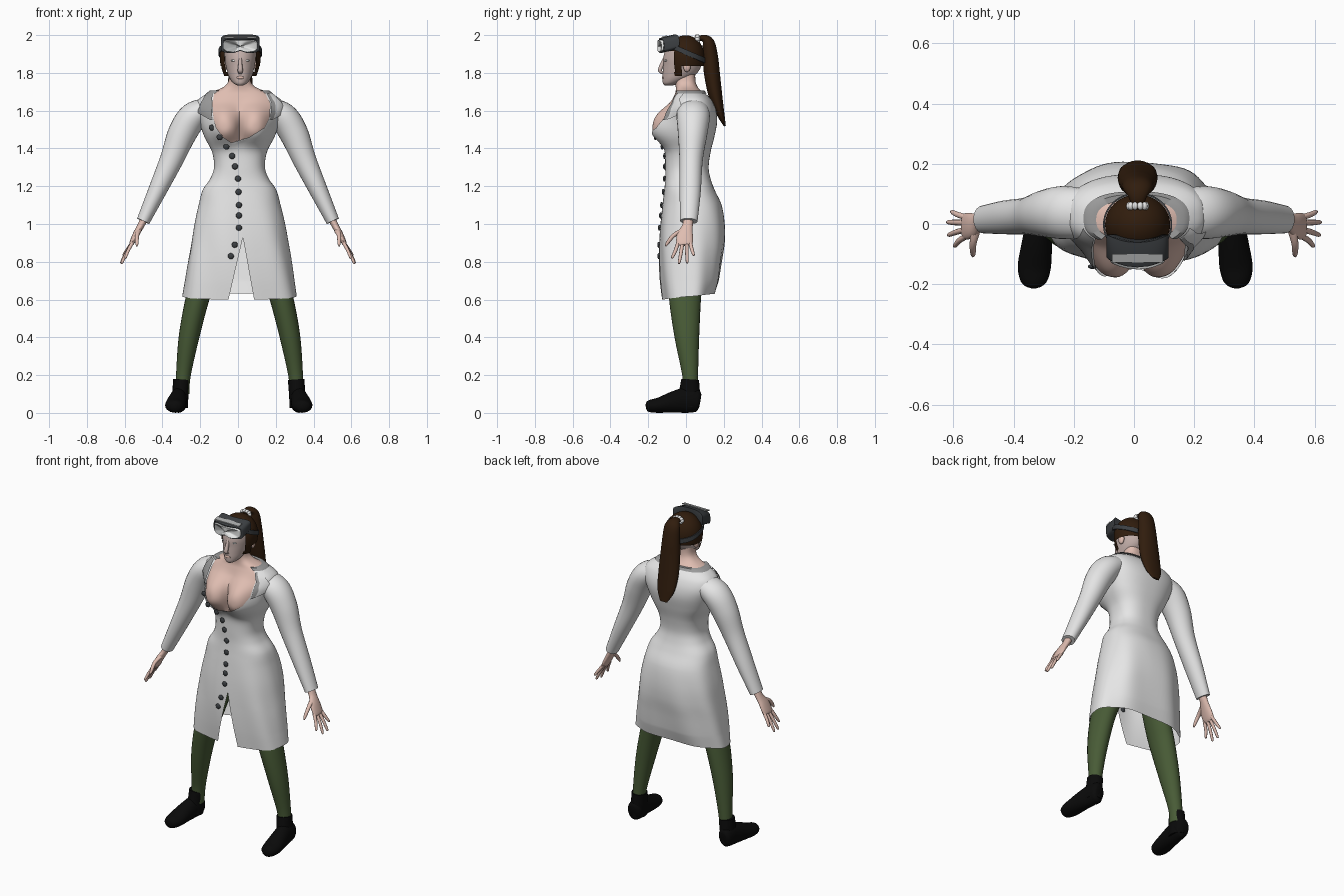
import bpy, bmesh, math
from mathutils import Vector

if "Cube" in bpy.data.objects:
    bpy.data.objects.remove(bpy.data.objects["Cube"])

CX, P = 0.008, 2.5          # body centre line, roundness of body sections


def material(name, r, g, b):
    m = bpy.data.materials.new(name)
    m.diffuse_color = (r, g, b, 1)
    m.use_nodes = True
    m.node_tree.nodes["Principled BSDF"].inputs["Base Color"].default_value = m.diffuse_color
    return m


WHITE = material("coat white", .79, .79, .79)
GREY = material("collar grey", .32, .32, .32)
SKIN = material("skin", .74, .51, .44)
FACE = material("pale face", .56, .44, .41)
HAIR = material("brown hair", .030, .012, .004)
BLACK = material("black", .003, .003, .003)
DARK = material("dark grey", .045, .05, .055)
GREEN = material("green legs", .065, .105, .037)
LENS = material("lens white", .84, .85, .84)
SMOKE = material("lens grey", .40, .41, .41)


def finish(bm, name, mat, angle=50):
    bmesh.ops.recalc_face_normals(bm, faces=bm.faces)
    me = bpy.data.meshes.new(name)
    bm.to_mesh(me)
    bm.free()
    me.materials.append(mat)
    ob = bpy.data.objects.new(name, me)
    bpy.context.collection.objects.link(ob)
    bpy.ops.object.select_all(action='DESELECT')
    ob.select_set(True)
    bpy.context.view_layer.objects.active = ob
    bpy.ops.object.shade_smooth_by_angle(angle=math.radians(angle))
    return ob


def loft(name, rows, mat, closed=True, caps=True):
    bm = bmesh.new()
    vs = [[bm.verts.new(p) for p in r] for r in rows]
    n = len(rows[0])
    for a, b in zip(vs, vs[1:]):
        for i in range(n if closed else n - 1):
            j = (i + 1) % n
            bm.faces.new((a[i], a[j], b[j], b[i]))
    if closed and caps:
        bm.faces.new(vs[0])
        bm.faces.new(vs[-1])
    return finish(bm, name, mat)


def lerp(table, z):
    for a, b in zip(table, table[1:]):
        if z <= b[0]:
            t = max(0, (z - a[0]) / (b[0] - a[0]))
            return [p + (q - p) * t for p, q in zip(a, b)]
    return list(table[-1])


def spline(pts, k):
    """Catmull-Rom through tuples of any length, k steps per span."""
    out = []
    for i in range(len(pts) - 1):
        q = [pts[max(i - 1, 0)], pts[i], pts[i + 1], pts[min(i + 2, len(pts) - 1)]]
        for s in range(k):
            t = s / k
            out.append(tuple(.5 * (2 * b + (c - a) * t + (2 * a - 5 * b + 4 * c - d) * t * t
                                   + (3 * b - a - 3 * c + d) * t ** 3) for a, b, c, d in zip(*q)))
    return out + [tuple(pts[-1])]


def tube(name, pts, mat, side=(0, 1, 0), sx=1, k=5, n=20, dx=0):
    """Swept ellipse; each point is x, y, z, radius along side, other radius."""
    pts = spline([(p[0] * sx + dx,) + tuple(p[1:]) for p in pts], k)
    c = [Vector(p[:3]) for p in pts]
    rows = []
    for i, p in enumerate(pts):
        t = (c[min(i + 1, len(c) - 1)] - c[max(i - 1, 0)]).normalized()
        nrm = t.cross(Vector(side)).normalized()
        s = nrm.cross(t)
        rows.append([c[i] + s * p[3] * math.cos(a) + nrm * p[4] * math.sin(a)
                     for a in [2 * math.pi * j / n for j in range(n)]])
    return loft(name, rows, mat)


def ball(name, loc, size, mat, u=20, v=14):
    bm = bmesh.new()
    bmesh.ops.create_uvsphere(bm, u_segments=u, v_segments=v, radius=1)
    for w in bm.verts:
        w.co = Vector(w.co[i] * size[i] + loc[i] for i in range(3))
    return finish(bm, name, mat)


# Body profile: height, half width, front y, back y
BODY = spline([(.60, .302, -.125, .155), (.70, .289, -.135, .175), (.80, .274, -.14, .19),
               (.90, .257, -.14, .204), (1.0, .24, -.135, .204), (1.10, .217, -.125, .188),
               (1.18, .195, -.115, .152), (1.24, .155, -.11, .13), (1.30, .135, -.11, .12),
               (1.38, .145, -.11, .13), (1.46, .185, -.11, .15), (1.54, .215, -.105, .165),
               (1.60, .235, -.10, .16), (1.65, .225, -.08, .14), (1.68, .19, -.068, .115),
               (1.70, .15, -.06, .09), (1.725, .088, -.057, .065), (1.76, .058, -.06, .05),
               (1.82, .055, -.064, .05)], 6)
# Coat opening: height, left edge x, right edge x (slit below, neckline above)
OPEN = [(.60, -.05, .085), (.93, .026, .026), (1.1, .01, .01), (1.43, -.035, -.035),
        (1.46, -.08, .06), (1.51, -.115, .14), (1.56, -.13, .165), (1.64, -.135, .17), (1.70, -.125, .14)]


def body(z, a, inset=0.0, cleavage=False):
    _, w, yf, yb = lerp(BODY, z)
    w, yf, yb = w - inset, yf + inset, yb - inset
    c, s = math.cos(a), math.sin(a)
    x = w * math.copysign(abs(c) ** (2 / P), c)
    mid, d = (yf + yb) / 2, (yb - yf) / 2
    y = mid + d * math.copysign(abs(s) ** (2 / P), s)
    if s < 0:                                     # bust
        r = (abs(x) - .085) / .085
        if r < 0:
            r *= 1.0 if cleavage else .6
        dz = (z - 1.515) / (.105 if z > 1.515 else .09)
        y -= .085 * math.exp(-(r * r + dz * dz) ** 1.35) * min(1, -s * 2)
        if cleavage:                              # crease between the breasts
            y += .022 * math.exp(-(x / .013) ** 2) * math.exp(-((z - 1.49) / .06) ** 2)
    return Vector((x + CX, y, z))


def front_angle(z, x):
    w = lerp(BODY, z)[1]
    u = max(-.97, min(.97, (x - CX) / w))
    return -math.acos(math.copysign(abs(u) ** (P / 2), u))


def front(z, x, inset=0.0):
    return body(z, front_angle(z, x), inset)


# Coat body, open along the front seam
rows = []
for i in range(111):
    z = .60 + 1.10 * i / 110
    _, xl, xr = lerp(OPEN, z)
    a0, a1 = front_angle(z, xr), front_angle(z, xl) + 2 * math.pi
    row = []
    for j in range(73):
        a = a0 + (a1 - a0) * j / 72
        fold = .004 * math.sin(7 * a + 5 * z) * min(1, max(0, (1.15 - z) / .3))
        p = body(z, a, fold)
        p.z += max(0, .7 - z) * .2 * (1 + math.sin(a)) * .8      # hem rises to the back
        row.append(p)
    rows.append(row)
loft("coat", rows, WHITE, closed=False)

# Chest and neck
rows = [[body(1.34 + .0075 * i, 2 * math.pi * j / 120, .010 * min(1, max(0, (56 - i) / 16)), True)
         for j in range(120)] for i in range(65)]
loft("chest_and_neck", rows, SKIN)

# Standing collar ring round the back of the neck
a0, a1 = front_angle(1.68, .15), front_angle(1.68, -.13) + 2 * math.pi
loft("collar", [[body(z, a0 + (a1 - a0) * j / 48, ins) + Vector((0, 0, up)) for j in range(49)]
                for z, ins, up in ((1.692, -.008, 0), (1.70, -.008, .006), (1.70, .022, .004), (1.67, .012, 0))],
     GREY, closed=False)


# Lapels lying on the coat beside the neckline
def lapel(name, side, width, mat, inset):
    rows = []
    for i in range(17):
        z = 1.55 + .14 * i / 16
        edge = lerp(OPEN, z)[1 if side < 0 else 2]
        w = lerp([(1.55, .01), (1.59, width), (1.69, width * .45)], z)[1]
        rows.append([front(z, edge + side * w * j / 6, inset) for j in range(7)])
    loft(name, rows, mat, closed=False)


lapel("left_lapel", -1, .075, GREY, -.010)
lapel("right_lapel", 1, .075, WHITE, -.010)
lapel("right_lapel_lining", 1, .022, GREY, -.014)

# Buttons down the front
for x, z in [(-.135, 1.51), (-.095, 1.46), (-.06, 1.41), (-.03, 1.36), (-.015, 1.305), (0, 1.24),
             (.003, 1.17), (.005, 1.10), (.005, 1.045), (.005, .98), (-.017, .89), (-.037, .83)]:
    ball("button", front(z, x, -.004), (.016, .008, .016), DARK, 12, 8)

for sx, tag in ((-1, "left"), (1, "right")):
    # Sleeve
    tube(tag + "_sleeve", [(.15, .035, 1.615, .08, .055), (.235, .038, 1.57, .088, .076),
                           (.295, .035, 1.48, .078, .076), (.352, .027, 1.34, .062, .062),
                           (.43, .022, 1.17, .056, .048), (.502, .015, 1.015, .046, .035)], WHITE, sx=sx, k=6, n=28)
    # Hand
    tube(tag + "_palm", [(.49, .012, 1.04, .026, .022), (.515, .008, .99, .028, .018),
                         (.54, -.005, .945, .042, .017), (.562, -.008, .90, .043, .013),
                         (.568, -.008, .888, .03, .008)], SKIN, sx=sx)
    for y0, tx, ty, tz in ((-.04, .598, -.072, .818), (-.018, .617, -.036, .79),
                           (.004, .620, .006, .793), (.022, .607, .04, .832)):
        tube(tag + "_finger", [(.557, y0, .905, .010, .010), ((.565 + tx) / 2, (y0 + ty) / 2, (.90 + tz) / 2, .0095, .009),
                               (tx - .003, ty, tz + .006, .007, .007), (tx, ty, tz, .002, .002)], SKIN, sx=sx, k=3, n=10)
    tube(tag + "_thumb", [(.525, -.02, .965, .016, .012), (.535, -.065, .94, .012, .011),
                          (.535, -.098, .90, .009, .009), (.536, -.108, .882, .003, .003)],
         SKIN, side=(.9, 0, .45), sx=sx, k=3, n=10)
    # Leg
    tube(tag + "_leg", [(.302, .022, .10, .042, .036), (.297, .022, .20, .042, .039), (.268, .005, .40, .065, .054),
                        (.224, -.005, .60, .084, .062), (.185, .0, .72, .088, .064), (.11, .02, .98, .09, .08)],
         GREEN, sx=sx, n=24, dx=.008)
    # Shoe
    tube(tag + "_shoe_foot", [(.314, .073, .06, .026, .04), (.315, .062, .062, .040, .057), (.316, .035, .066, .045, .064),
                              (.320, -.01, .066, .046, .066), (.327, -.07, .056, .051, .056),
                              (.335, -.14, .041, .055, .041), (.337, -.185, .036, .046, .034),
                              (.337, -.205, .033, .030, .026), (.337, -.213, .032, .010, .010)],
         BLACK, side=(1, 0, 0), sx=sx, n=24, dx=.004)
    tube(tag + "_shoe_ankle", [(.314, .014, .03, .056, .045), (.309, .018, .10, .056, .043), (.304, .022, .175, .047, .044)],
         BLACK, sx=sx, dx=.004)
    # Ear
    ball(tag + "_ear", (.012 + sx * .086, .005, 1.835), (.014, .02, .03), SKIN)

# Head
HX = .012
prof = spline([(1.733, .014, -.112, -.07), (1.745, .036, -.122, -.035), (1.77, .055, -.124, .02),
               (1.80, .067, -.123, .06), (1.84, .077, -.121, .082), (1.88, .082, -.120, .09),
               (1.93, .08, -.105, .085), (1.97, .055, -.07, .06)], 4)
loft("head", [[(HX + w * math.cos(a), (f + b) / 2 + (b - f) / 2 * math.sin(a), z)
               for a in [2 * math.pi * j / 40 for j in range(40)]] for z, w, f, b in prof], FACE)
tube("nose", [(HX, -.112, 1.88, .008, .008), (HX, -.128, 1.84, .011, .012), (HX, -.138, 1.812, .014, .010),
              (HX, -.122, 1.798, .01, .006)], FACE, side=(1, 0, 0), n=12)
ball("lips", (HX, -.121, 1.775), (.02, .007, .008), SKIN)
for sx in (-1, 1):
    ball("eye", (HX + sx * .033, -.106, 1.865), (.017, .008, .006), LENS)

# Hair cap with the face and nape cut away
bm = bmesh.new()
bmesh.ops.create_uvsphere(bm, u_segments=56, v_segments=44, radius=1)
for v in bm.verts:
    x, y, z = v.co
    v.co = (HX + .108 * x, -.002 + .100 * y, 1.885 + z * (.114 if z > 0 else .17))
cut = []
for f in bm.faces:
    c = f.calc_center_median()
    low = 1.785 if c.y < -.02 else 1.835
    if not (c.z > 1.915 or (c.y > -.06 and c.z > low)):
        cut.append(f)
bmesh.ops.delete(bm, geom=cut, context='FACES')
finish(bm, "hair", HAIR)

# Ponytail and its beaded tie
tube("ponytail", [(HX, .05, 1.968, .02, .014), (HX, .085, 1.985, .028, .016), (HX, .118, 1.96, .048, .032),
                  (HX, .13, 1.88, .056, .040), (HX, .137, 1.80, .062, .042), (HX, .156, 1.68, .066, .036),
                  (HX, .184, 1.58, .056, .020), (HX, .206, 1.518, .024, .005)], HAIR, side=(1, 0, 0), n=24)
for i in range(10):
    a = 2 * math.pi * i / 10
    ball("hair_bead", (HX + .028 * math.cos(a), .060, 1.978 + .017 * math.sin(a)), (.010, .014, .010), WHITE, 12, 8)

# Goggle strap, sloping down to the back
loft("goggle_strap", [[(HX + r * .115 * math.cos(a), -.002 + r * .107 * math.sin(a), 1.91 - .045 * math.sin(a) + h)
                       for a in [2 * math.pi * j / 48 for j in range(48)]]
                      for r, h in ((.95, -.014), (1, -.014), (1, .014), (.95, .014))], DARK, caps=False)


# Goggle frame and lens: rounded outlines with a notch over the nose
def goggle(name, w, h, y0, y1, mat):
    out = []
    for j in range(64):
        a = 2 * math.pi * j / 64
        c, s = math.cos(a), math.sin(a)
        x = w * math.copysign(abs(c) ** .45, c)
        z = h * math.copysign(abs(s) ** .45, s)
        if z < 0:
            z += .012 * math.exp(-(x / .02) ** 2)
        out.append((x, z))
    # slight wrap round the brow; the top rises to the back
    return loft(name, [[(HX + x * k, y + 2.5 * x * x, 1.944 + z * k + (y + .14) * .25) for x, z in out]
                       for y, k in ((y1, .97), (y1, 1), (y0 + .006, 1), (y0, .94), (y0, .5), (y0 - .001, .02))], mat)


goggle("goggle_frame", .103, .040, -.144, -.062, DARK)
lens = goggle("goggle_lens", .090, .032, -.151, -.138, LENS)
lens.data.materials.append(SMOKE)
for f in lens.data.polygons:
    if f.center.x < HX - .012:
        f.material_index = 1
# Clear vent on top of the goggles
loft("goggle_vent", [[(HX + x, y, 1.9855 + (y + .14) * .25 + dz) for x, y in
                      ((-.085, -.128), (.085, -.128), (.085, -.10), (-.085, -.10))] for dz in (-.004, .003)], SMOKE)
